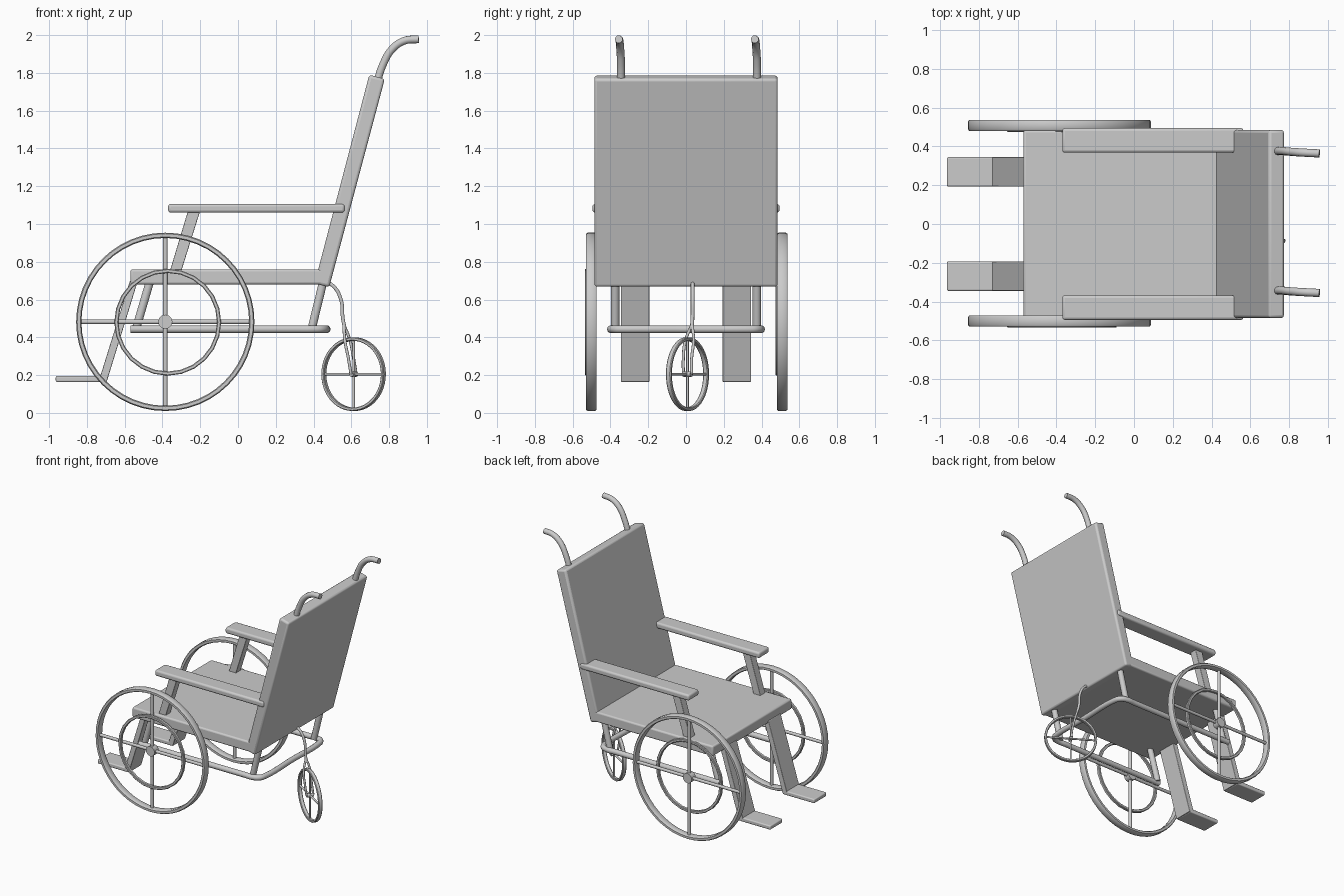
import bpy, bmesh, math
from mathutils import Vector, Matrix

if "Cube" in bpy.data.objects:
    bpy.data.objects.remove(bpy.data.objects["Cube"])


def finish(name, bm, bevel=0.0, smooth=True):
    bmesh.ops.recalc_face_normals(bm, faces=bm.faces)
    me = bpy.data.meshes.new(name)
    bm.to_mesh(me)
    bm.free()
    ob = bpy.data.objects.new(name, me)
    bpy.context.collection.objects.link(ob)
    if bevel:
        m = ob.modifiers.new("bevel", 'BEVEL')
        m.width, m.segments, m.limit_method = bevel, 3, 'ANGLE'
    if smooth:
        bpy.ops.object.select_all(action='DESELECT')
        ob.select_set(True)
        bpy.context.view_layer.objects.active = ob
        bpy.ops.object.shade_smooth_by_angle(angle=math.radians(35))
    return ob


def slab(name, profile, y0, y1, bevel):
    """Side profile in x, z extruded from y0 to y1."""
    bm = bmesh.new()
    f = bm.faces.new([bm.verts.new((x, y0, z)) for x, z in profile])
    new = bmesh.ops.extrude_face_region(bm, geom=[f])["geom"]
    bmesh.ops.translate(bm, vec=(0, y1 - y0, 0),
                        verts=[v for v in new if isinstance(v, bmesh.types.BMVert)])
    return finish(name, bm, bevel)


def box(x0, x1, z0, z1):
    return [(x0, z0), (x1, z0), (x1, z1), (x0, z1)]


def tube(name, pts, r, smooth_path=True):
    cu = bpy.data.curves.new(name, 'CURVE')
    cu.dimensions = '3D'
    cu.bevel_depth, cu.bevel_resolution, cu.use_fill_caps = r, 3, True
    cu.resolution_u = 6
    sp = cu.splines.new('BEZIER')
    sp.bezier_points.add(len(pts) - 1)
    for bp, p in zip(sp.bezier_points, pts):
        bp.co = p
        bp.handle_left_type = bp.handle_right_type = 'AUTO' if smooth_path else 'VECTOR'
    ob = bpy.data.objects.new(name, cu)
    bpy.context.collection.objects.link(ob)
    bpy.ops.object.select_all(action='DESELECT')
    ob.select_set(True)
    bpy.context.view_layer.objects.active = ob
    bpy.ops.object.convert(target='MESH')
    bpy.ops.object.shade_smooth_by_angle(angle=math.radians(40))


def ring(bm, outer, thick, width, segs, y=0.0):
    """Ring about the y axis with a rounded-box section."""
    a, b = thick / 2, width / 2
    sec = [(-a, -b * .7), (-a * .6, -b), (a * .6, -b), (a, -b * .7),
           (a, b * .7), (a * .6, b), (-a * .6, b), (-a, b * .7)]
    loops = []
    for i in range(segs):
        t = 2 * math.pi * i / segs
        loops.append([bm.verts.new(((outer - a + u) * math.cos(t), y + v,
                                    (outer - a + u) * math.sin(t))) for u, v in sec])
    for i in range(segs):
        p, q = loops[i], loops[(i + 1) % segs]
        for j in range(8):
            k = (j + 1) % 8
            bm.faces.new((p[j], p[k], q[k], q[j]))


def rod(bm, r, length, axis):
    rot = Vector((0, 0, 1)).rotation_difference(Vector(axis)).to_matrix().to_4x4()
    bmesh.ops.create_cone(bm, cap_ends=True, segments=12, radius1=r, radius2=r,
                          depth=length, matrix=rot)


def wheel(name, loc, outer, thick, width, spoke, hub, hub_len, yaw=0.0):
    bm = bmesh.new()
    ring(bm, outer, thick, width, 48)
    for axis in ((1, 0, 0), (0, 0, 1)):
        rod(bm, spoke, 2 * outer - thick, axis)
    rod(bm, hub, hub_len, (0, 1, 0))
    bm.transform(Matrix.Translation(loc) @ Matrix.Rotation(yaw, 4, 'Z'))
    finish(name, bm)


# Seat and leaning backrest
slab("seat", box(-0.57, 0.48, 0.68, 0.76), -0.485, 0.485, 0.012)
slab("backrest", [(0.405, 0.685), (0.483, 0.665), (0.777, 1.768), (0.695, 1.79)],
     -0.485, 0.485, 0.015)

for s, side in ((-1, "right"), (1, "left")):
    # Armrest with its post
    slab("armrest_" + side, box(-0.37, 0.565, 1.06, 1.106), *sorted((s * 0.368, s * 0.495)), 0.014)
    slab("armrest_post_" + side, [(-0.37, 0.72), (-0.31, 0.72), (-0.2, 1.07), (-0.265, 1.07)],
         *sorted((s * 0.40, s * 0.46)), 0.004)
    # Leg rest and foot plate
    ys = sorted((s * 0.193, s * 0.345))
    slab("leg_rest_" + side, [(-0.735, 0.175), (-0.695, 0.165), (-0.53, 0.70), (-0.572, 0.70)], *ys, 0.004)
    slab("foot_plate_" + side, box(-0.965, -0.70, 0.163, 0.195), *ys, 0.008)
    # Struts from seat to lower frame
    tube("front_strut_" + side, [(-0.54, s * 0.375, 0.445), (-0.465, s * 0.375, 0.70)], 0.023, False)
    tube("rear_strut_" + side, [(0.39, s * 0.375, 0.445), (0.45, s * 0.375, 0.69)], 0.023, False)
    # Drive wheel, with a push rim on the same side of each wheel
    wy = s * 0.505 + 0.004
    wheel("drive_wheel_" + side, (-0.385, wy, 0.482), 0.472, 0.028, 0.056, 0.012, 0.038, 0.05)
    bm = bmesh.new()
    ring(bm, 0.283, 0.022, 0.024, 24)
    bm.transform(Matrix.Translation((-0.372, wy - 0.022, 0.48)))
    finish("push_rim_" + side, bm)
    # Curved push handle
    hy = s * 0.36 + 0.016
    tube("push_handle_" + side,
         [(0.735, hy, 1.75), (0.77, hy, 1.85), (0.815, hy - 0.004, 1.925),
          (0.88, hy - 0.008, 1.97), (0.957, hy - 0.012, 1.978)], 0.021)

# U-shaped lower frame with rounded rear corners
c = [(0.40, 0.395), (0.445, 0.375), (0.462, 0.33)]
half = [(-0.57, 0.395), (-0.1, 0.395), (0.33, 0.395)] + c
path = [(x, -y, 0.443) for x, y in half] + [(0.462, 0, 0.443)] + [(x, y, 0.443) for x, y in reversed(half)]
tube("lower_frame", path, 0.021)

# Swivelled rear caster
yaw = math.radians(-32)
cx, cy, cz = 0.612, 0.008, 0.205
wheel("caster_wheel", (cx, cy, cz), 0.195, 0.018, 0.03, 0.007, 0.014, 0.05, yaw)
tube("caster_stem", [(0.45, 0.035, 0.695), (0.50, 0.035, 0.675), (0.545, 0.035, 0.60),
                     (0.555, 0.034, 0.50), (0.567, 0.03, 0.44)], 0.010)
n = Vector((-math.sin(yaw), math.cos(yaw), 0))
for s in (-1, 1):
    o = n * (s * 0.026)
    tube("caster_fork_" + ("right" if s < 0 else "left"),
         [(0.56, 0.033, 0.47), (0.58 + o.x, 0.018 + o.y, 0.38),
          (0.598 + o.x, cy + o.y, 0.29), (cx + o.x, cy + o.y, cz)], 0.008)
